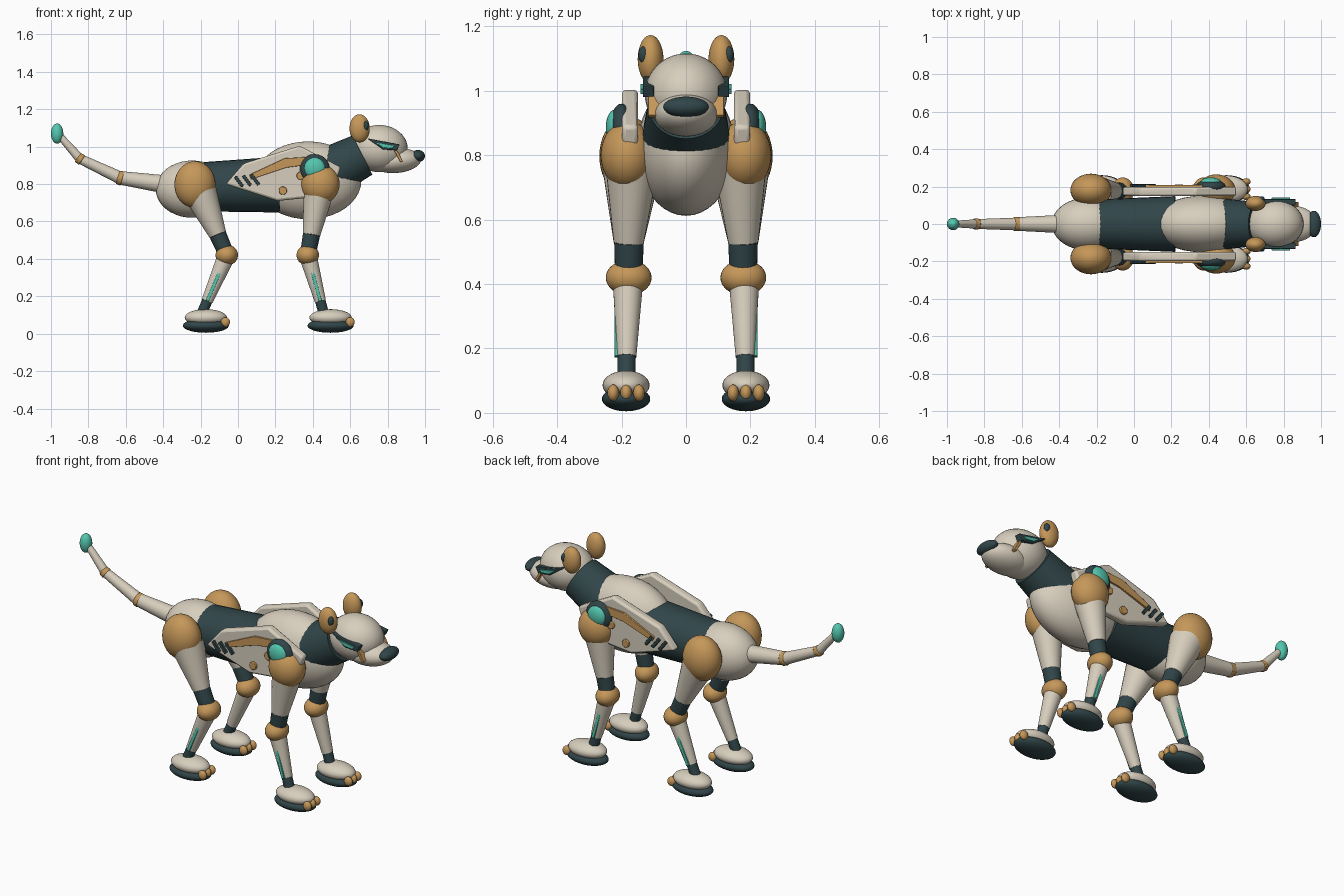
import bpy, bmesh, math
from mathutils import Vector, Matrix

if "Cube" in bpy.data.objects:
    bpy.data.objects.remove(bpy.data.objects["Cube"])


def material(name, rgb):
    m = bpy.data.materials.new(name)
    m.diffuse_color = (*rgb, 1)
    m.use_nodes = True
    m.node_tree.nodes["Principled BSDF"].inputs["Base Color"].default_value = m.diffuse_color
    return m


CREAM = material("cream shell", (0.68, 0.62, 0.51))
BRONZE = material("bronze", (0.56, 0.31, 0.10))
DARK = material("dark slate", (0.03, 0.06, 0.066))
TEAL = material("teal glow", (0.09, 0.57, 0.43))


def finish(bm, name, mat, bevel=0):
    bmesh.ops.recalc_face_normals(bm, faces=bm.faces)
    me = bpy.data.meshes.new(name)
    bm.to_mesh(me)
    bm.free()
    ob = bpy.data.objects.new(name, me)
    bpy.context.collection.objects.link(ob)
    me.materials.append(mat)
    if bevel:
        mod = ob.modifiers.new("soft edges", 'BEVEL')
        mod.width, mod.segments = bevel, 2
    bpy.ops.object.select_all(action='DESELECT')
    bpy.context.view_layer.objects.active = ob
    ob.select_set(True)
    bpy.ops.object.shade_smooth_by_angle(angle=math.radians(35))
    return ob


def ball(name, mat, c, r, tilt=0):
    """Ellipsoid with centre c and radii r, optionally pitched about y."""
    bm = bmesh.new()
    bmesh.ops.create_uvsphere(bm, u_segments=32, v_segments=20, radius=1)
    bm.transform(Matrix.Translation(c) @ Matrix.Rotation(tilt, 4, 'Y') @ Matrix.Diagonal((*r, 1)))
    return finish(bm, name, mat)


def rod(name, mat, a, b, r1, r2, bevel=0):
    """Tapered round rod from a to b."""
    a, b = Vector(a), Vector(b)
    d = b - a
    bm = bmesh.new()
    bmesh.ops.create_cone(bm, cap_ends=True, segments=28, radius1=r1, radius2=r2, depth=d.length)
    q = d.to_track_quat('Z', 'Y').to_matrix().to_4x4()
    bm.transform(Matrix.Translation((a + b) / 2) @ q)
    return finish(bm, name, mat, bevel)


def plate(name, mat, pts, y0, y1, bevel=0):
    """Side-profile polygon (x, z) extruded from y0 to y1."""
    bm = bmesh.new()
    f = bm.faces.new([bm.verts.new((x, y0, z)) for x, z in pts])
    ext = bmesh.ops.extrude_face_region(bm, geom=[f])
    for v in ext['geom']:
        if isinstance(v, bmesh.types.BMVert):
            v.co.y = y1
    return finish(bm, name, mat, bevel)


def strip(name, mat, a, b, width, y0, y1):
    """Narrow bar between two (x, z) points."""
    a, b = Vector(a), Vector(b)
    n = Vector((a.y - b.y, b.x - a.x)).normalized() * width / 2
    return plate(name, mat, [a + n, b + n, b - n, a - n], y0, y1, 0.002)


# Torso
ball("chest", CREAM, (0.375, 0, 0.82), (0.285, 0.152, 0.208))
rod("abdomen", DARK, (-0.20, 0, 0.785), (0.22, 0, 0.797), 0.131, 0.149)
ball("pelvis", CREAM, (-0.245, 0, 0.773), (0.195, 0.142, 0.153))

# Tail
tail = [(-0.40, 0, 0.80), (-0.63, 0, 0.833), (-0.845, 0, 0.935), (-0.955, 0, 1.06)]
for i, (r1, r2) in enumerate([(0.048, 0.036), (0.034, 0.026), (0.025, 0.018)]):
    rod(f"tail_segment_{i}", CREAM, tail[i], tail[i + 1], r1, r2)
for i, r in ((1, 0.039), (2, 0.03)):
    p, d = Vector(tail[i]), (Vector(tail[i + 1]) - Vector(tail[i - 1])).normalized()
    rod(f"tail_ring_{i}", BRONZE, p - d * 0.014, p + d * 0.014, r, r * 0.95, 0.005)
ball("tail_tip", TEAL, (-0.967, 0, 1.07), (0.033, 0.033, 0.054))

# Neck and head
rod("neck", DARK, (0.50, 0, 0.87), (0.665, 0, 0.955), 0.134, 0.117)
ball("head", CREAM, (0.755, 0, 0.99), (0.152, 0.128, 0.126))
ball("muzzle", CREAM, (0.845, 0, 0.925), (0.135, 0.098, 0.066), -0.08)
ball("nose", DARK, (0.962, 0, 0.95), (0.038, 0.071, 0.032))

for s, side in ((1, "left"), (-1, "right")):
    # Ears and face markings
    ball(f"ear_{side}", BRONZE, (0.65, s * 0.11, 1.098), (0.054, 0.04, 0.075))
    ball(f"inner_ear_{side}", DARK, (0.683, s * 0.132, 1.112), (0.016, 0.016, 0.026))
    plate(f"eye_surround_{side}", DARK,
          [(0.69, 1.045), (0.74, 1.035), (0.865, 1.012), (0.85, 0.98), (0.775, 0.985)],
          s * 0.10, s * 0.134, 0.003)
    plate(f"eye_{side}", TEAL, [(0.735, 1.022), (0.835, 1.005), (0.825, 0.99), (0.775, 0.995)],
          s * 0.13, s * 0.142, 0.002)
    strip(f"cheek_bar_{side}", BRONZE, (0.84, 0.985), (0.875, 0.92), 0.015, s * 0.08, s * 0.118)

    # Side panel with inlay, vents and bolts
    plate(f"side_panel_{side}", CREAM,
          [(-0.065, 0.80), (0.03, 0.91), (0.33, 1.005), (0.55, 0.89), (0.53, 0.83),
           (0.36, 0.725), (0.21, 0.71)], s * 0.149, s * 0.199, 0.012)
    plate(f"panel_inlay_{side}", BRONZE,
          [(0.06, 0.85), (0.25, 0.938), (0.37, 0.945), (0.35, 0.90), (0.26, 0.888), (0.07, 0.825)],
          s * 0.197, s * 0.209, 0.002)
    for i in range(3):
        x, z = 0.005 + 0.043 * i, 0.815 + 0.005 * i
        strip(f"vent_{side}_{i}", DARK, (x - 0.02, z + 0.025), (x + 0.02, z - 0.028), 0.017,
              s * 0.195, s * 0.213)
    for i, (x, z) in enumerate([(0.24, 0.765), (0.335, 0.845)]):
        rod(f"panel_bolt_{side}_{i}", BRONZE, (x, s * 0.19, z), (x, s * 0.211, z), 0.022, 0.022, 0.003)
    ball(f"shoulder_guard_{side}", DARK, (0.41, s * 0.20, 0.88), (0.08, 0.038, 0.08))
    ball(f"shoulder_light_{side}", TEAL, (0.41, s * 0.222, 0.885), (0.056, 0.027, 0.056))

    # Legs: joint positions are (x, z)
    legs = {
        "front": dict(hip=(0.44, 0.80), r=(0.103, 0.084, 0.107), thigh=(0.433, 0.77), tr=0.083,
                      low=(0.393, 0.53), knee=(0.373, 0.42), shin=(0.44, 0.175), foot=0.495),
        "hind": dict(hip=(-0.23, 0.797), r=(0.11, 0.088, 0.125), thigh=(-0.205, 0.76), tr=0.092,
                     low=(-0.108, 0.53), knee=(-0.06, 0.42), shin=(-0.165, 0.175), foot=-0.172),
    }
    for leg, p in legs.items():
        tag = f"{leg}_{side}"

        def at(q, y):
            return (q[0], s * y, q[1])

        k, sh, f = p["knee"], p["shin"], p["foot"]
        ball(f"hip_joint_{tag}", BRONZE, at(p["hip"], 0.181), p["r"])
        rod(f"thigh_{tag}", CREAM, at(p["thigh"], 0.168), at(p["low"], 0.178), p["tr"], 0.047)
        rod(f"thigh_joint_{tag}", DARK, at(p["low"], 0.177), at(k, 0.178), 0.046, 0.042)
        ball(f"knee_{tag}", BRONZE, at(k, 0.178), (0.06, 0.071, 0.055))
        rod(f"shin_{tag}", CREAM, at(k, 0.18), at(sh, 0.184), 0.048, 0.03)
        d = (Vector(sh) - Vector(k)).normalized()
        rod(f"ankle_{tag}", DARK, at(sh, 0.184), at(Vector(sh) + d * 0.08, 0.185), 0.028, 0.028)
        strip(f"shin_light_{tag}", TEAL, Vector(k).lerp(sh, 0.22), Vector(k).lerp(sh, 1.0), 0.018,
              s * 0.208, s * 0.222)
        # Foot with sole and three toes
        ball(f"foot_{tag}", CREAM, (f, s * 0.186, 0.086), (0.113, 0.073, 0.045))
        ball(f"sole_{tag}", DARK, (f, s * 0.186, 0.043), (0.123, 0.075, 0.038))
        for i in (-1, 0, 1):
            ball(f"toe_{tag}_{i + 1}", BRONZE, (f + 0.105, s * 0.186 + i * 0.04, 0.062),
                 (0.024, 0.018, 0.026))
